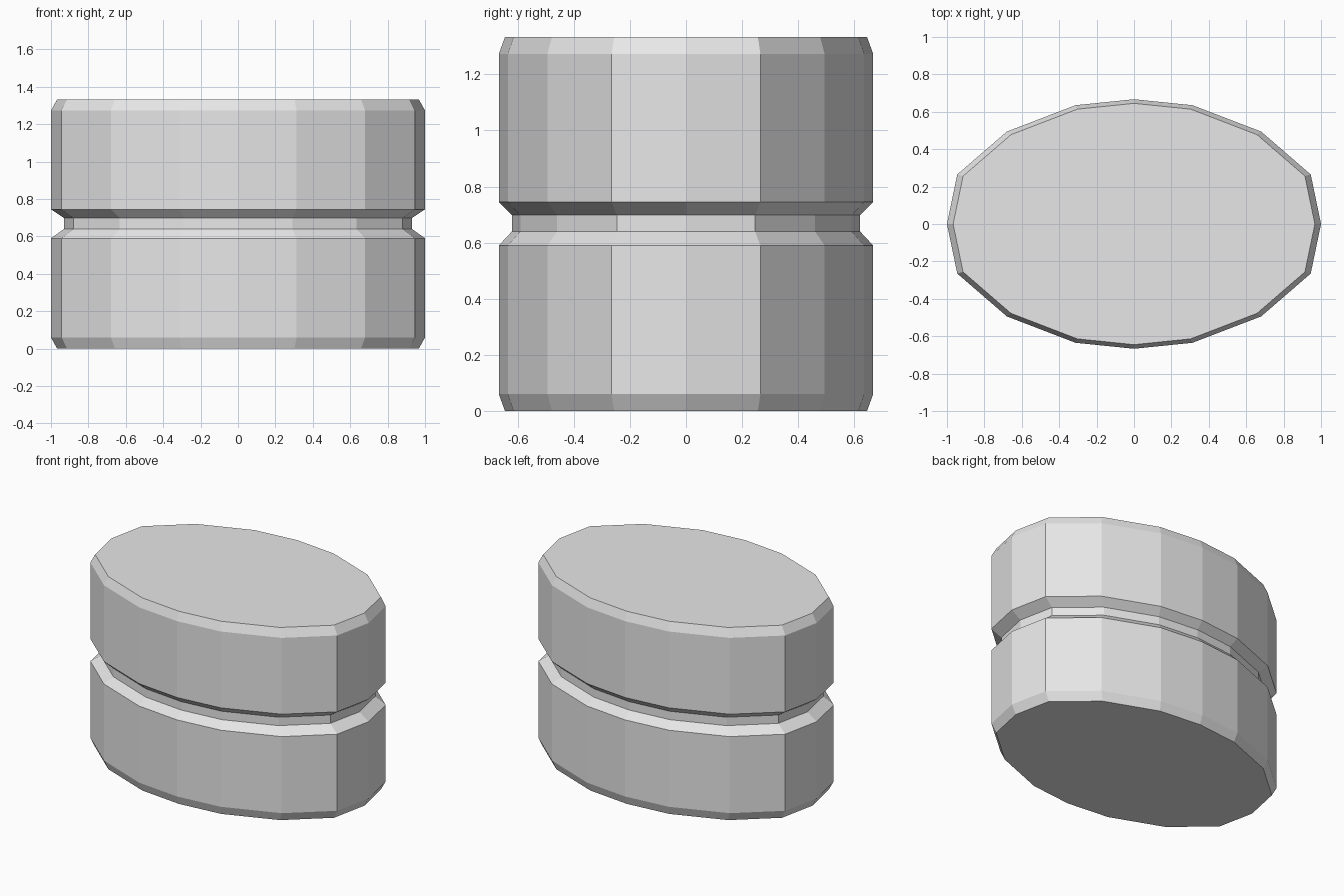
import bpy
import bmesh

# Remove the default object
cube = bpy.data.objects.get("Cube")
if cube:
    bpy.data.objects.remove(cube, do_unlink=True)

# Material
grey = bpy.data.materials.new("light_grey")
grey.use_nodes = True
colour = (0.8, 0.8, 0.8, 1.0)
grey.diffuse_color = colour
grey.node_tree.nodes["Principled BSDF"].inputs["Base Color"].default_value = colour

# Sixteen-sided oval outline, mirrored from one quarter
quarter = [(1.0, 0.0), (0.945, 0.265), (0.68, 0.494), (0.313, 0.635), (0.0, 0.667)]
half = quarter + [(-x, y) for x, y in reversed(quarter[:-1])]
outline = half + [(x, -y) for x, y in reversed(half[1:-1])]

# Side profile as (height, scale): bevelled ends and a groove round the middle
HEIGHT = 1.333
profile = [(0.0, 0.967), (0.06, 1.0), (0.59, 1.0), (0.64, 0.93),
           (0.698, 0.93), (0.745, 1.0), (HEIGHT - 0.06, 1.0), (HEIGHT, 0.967)]


def loft(name, outline, profile, material):
    """Stack scaled copies of the outline, bridge them and cap both ends."""
    bm = bmesh.new()
    rings = [[bm.verts.new((x * s, y * s, z)) for x, y in outline] for z, s in profile]
    n = len(outline)
    for low, high in zip(rings, rings[1:]):
        for i in range(n):
            j = (i + 1) % n
            bm.faces.new((low[i], low[j], high[j], high[i]))
    bm.faces.new(list(reversed(rings[0])))
    bm.faces.new(rings[-1])
    bmesh.ops.recalc_face_normals(bm, faces=bm.faces)
    mesh = bpy.data.meshes.new(name)
    bm.to_mesh(mesh)
    bm.free()
    mesh.materials.append(material)
    obj = bpy.data.objects.new(name, mesh)
    bpy.context.collection.objects.link(obj)
    return obj


# Grooved oval body
loft("grooved_oval_body", outline, profile, grey)
